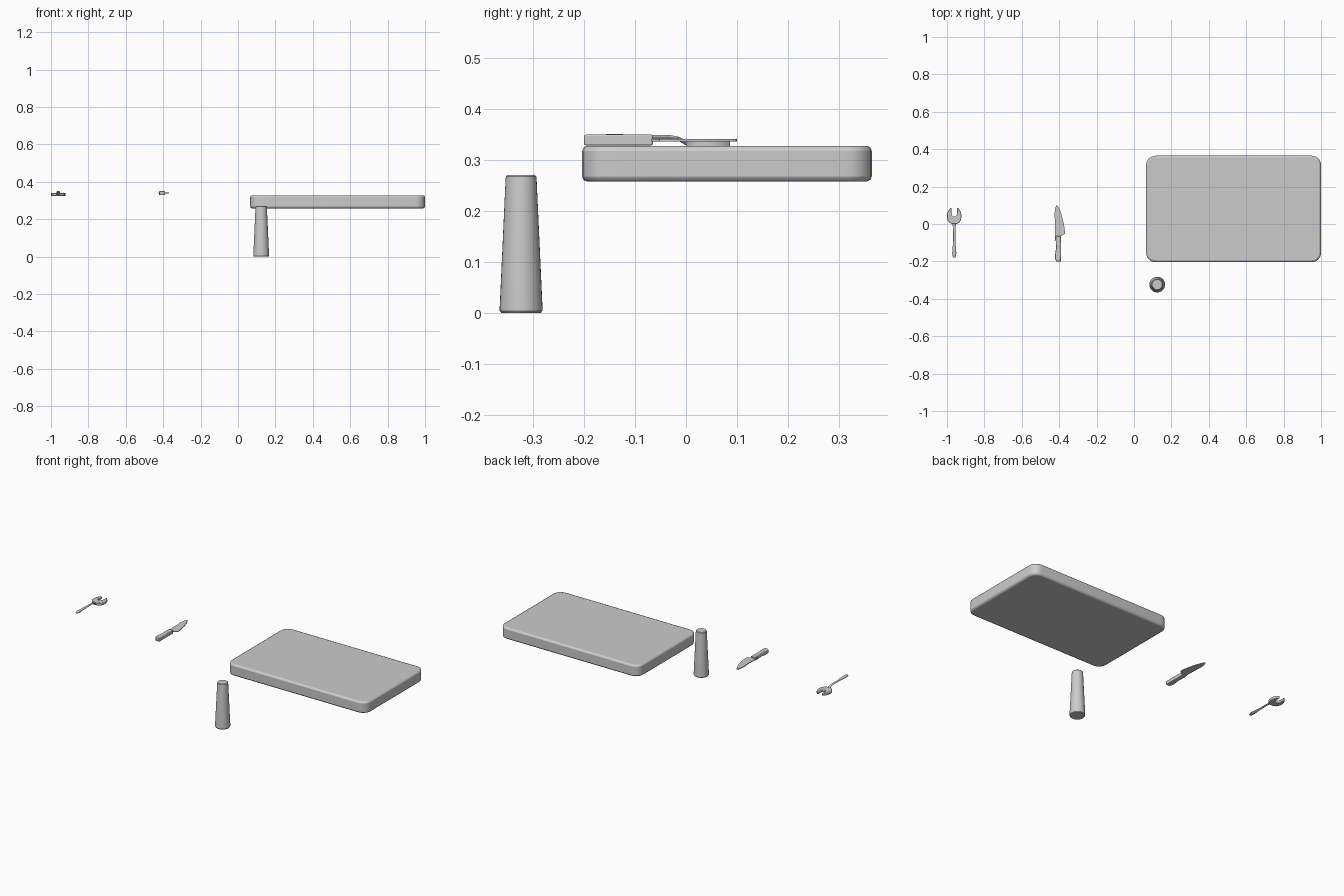
import bpy, bmesh, math
from mathutils import Vector

if "Cube" in bpy.data.objects:
    bpy.data.objects.remove(bpy.data.objects["Cube"])


def finish(name, bm, bevel=0, segments=2):
    bmesh.ops.recalc_face_normals(bm, faces=bm.faces)
    me = bpy.data.meshes.new(name)
    bm.to_mesh(me)
    bm.free()
    ob = bpy.data.objects.new(name, me)
    bpy.context.collection.objects.link(ob)
    bpy.context.view_layer.objects.active = ob
    ob.select_set(True)
    bpy.ops.object.shade_smooth_by_angle(angle=math.radians(35))
    ob.select_set(False)
    if bevel:
        m = ob.modifiers.new("bevel", 'BEVEL')
        m.width, m.segments = bevel, segments
        m.limit_method, m.angle_limit = 'ANGLE', math.radians(40)
    return ob


def slab(name, outline, z0, z1, bevel=0, segments=2):
    """Extrude a flat outline between two heights."""
    bm = bmesh.new()
    face = bm.faces.new([bm.verts.new((x, y, z0)) for x, y in outline])
    ext = bmesh.ops.extrude_face_region(bm, geom=[face])["geom"]
    for v in ext:
        if isinstance(v, bmesh.types.BMVert):
            v.co.z = z1
    return finish(name, bm, bevel, segments)


def rounded_rect(x0, x1, y0, y1, r, n=6):
    pts = []
    for i, (cx, cy) in enumerate(((x1-r, y1-r), (x0+r, y1-r), (x0+r, y0+r), (x1-r, y0+r))):
        for k in range(n + 1):
            a = math.pi/2 * (i + k/n)
            pts.append((cx + r*math.cos(a), cy + r*math.sin(a)))
    return pts


# Cutting board
slab("board", rounded_rect(0.065, 1.0, -0.204, 0.365, 0.05), 0.258, 0.328, 0.01)

# Tapered grinder, a lathed profile
bm = bmesh.new()
n = 32
rings = []
for r, z in ((0.039, 0), (0.042, 0.004), (0.042, 0.012), (0.0305, 0.262), (0.030, 0.268), (0.027, 0.271)):
    rings.append([bm.verts.new((0.124 + r*math.cos(2*math.pi*i/n),
                                -0.324 + r*math.sin(2*math.pi*i/n), z)) for i in range(n)])
for a, b in zip(rings, rings[1:]):
    for i in range(n):
        bm.faces.new((a[i], a[(i+1) % n], b[(i+1) % n], b[i]))
bm.faces.new(rings[0][::-1])
bm.faces.new(rings[-1])
finish("tapered_grinder", bm)

# Knife: thin blade and thick handle
slab("knife_blade", [(-0.424, -0.09), (-0.394, -0.075), (-0.389, -0.065), (-0.370, -0.052),
                     (-0.369, -0.042), (-0.375, 0.0), (-0.386, 0.045), (-0.398, 0.08),
                     (-0.409, 0.098), (-0.415, 0.1), (-0.422, 0.08), (-0.425, 0.05),
                     (-0.422, 0.0), (-0.421, -0.05)], 0.337, 0.342)
slab("knife_handle", [(-0.419, -0.065), (-0.390, -0.065), (-0.390, -0.2), (-0.413, -0.2),
                      (-0.421, -0.19), (-0.422, -0.165), (-0.417, -0.13)], 0.329, 0.35, 0.003)

# Fork: curved handle, one oval section per station (y, half width, z centre, half height)
bm = bmesh.new()
n = 12
rings = []
for y, w, z, h in ((-0.18, 0.004, 0.345, 0.003), (-0.172, 0.009, 0.345, 0.005),
                   (-0.155, 0.011, 0.345, 0.006), (-0.13, 0.009, 0.345, 0.006),
                   (-0.09, 0.006, 0.345, 0.005), (-0.03, 0.006, 0.345, 0.004),
                   (-0.015, 0.007, 0.342, 0.004), (0.0, 0.011, 0.334, 0.005),
                   (0.015, 0.014, 0.331, 0.006)):
    rings.append([bm.verts.new((-0.961 + w*math.cos(2*math.pi*i/n), y,
                                z + h*math.sin(2*math.pi*i/n))) for i in range(n)])
for a, b in zip(rings, rings[1:]):
    for i in range(n):
        bm.faces.new((a[i], a[(i+1) % n], b[(i+1) % n], b[i]))
bm.faces.new(rings[0][::-1])
bm.faces.new(rings[-1])
finish("fork_handle", bm)

# Fork head: mirrored outline with an open notch
half = [(0.012, 0.0), (0.026, 0.007), (0.035, 0.02), (0.039, 0.04), (0.037, 0.058),
        (0.030, 0.075), (0.020, 0.086), (0.014, 0.087), (0.015, 0.065), (0.013, 0.048), (0.006, 0.04)]
outline = [(-0.961 + x, y) for x, y in half] + [(-0.961 - x, y) for x, y in reversed(half)]
slab("fork_head", outline, 0.324, 0.340, 0.003)
